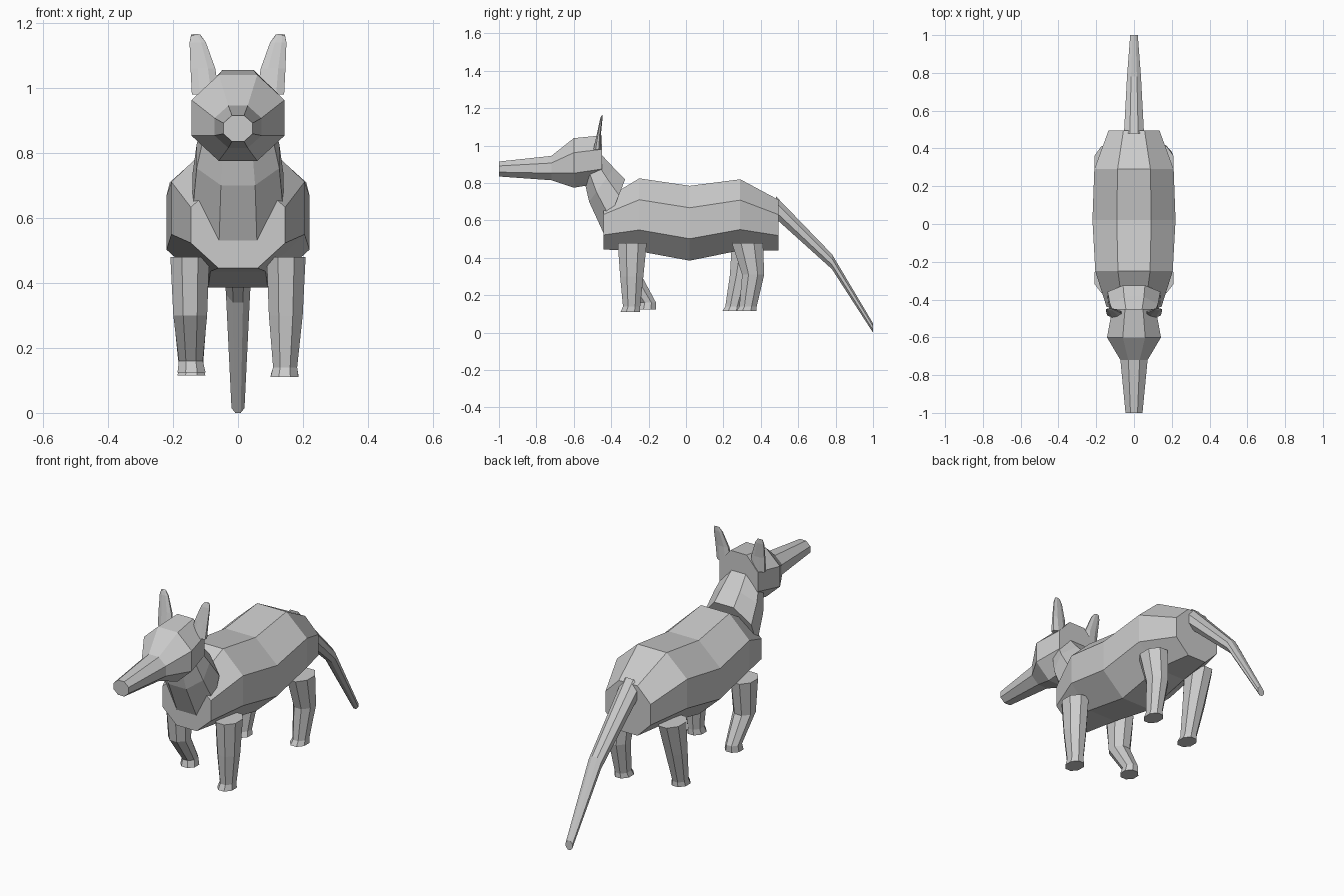
import bpy
import bmesh
import math
from mathutils import Vector

default = bpy.data.objects.get("Cube")
if default:
    bpy.data.objects.remove(default, do_unlink=True)

# Single grey material
grey = bpy.data.materials.new("plain grey")
grey.use_nodes = True
tone = (0.6, 0.6, 0.6, 1)
grey.diffuse_color = tone
grey.node_tree.nodes["Principled BSDF"].inputs["Base Color"].default_value = tone

SIDES = 8


def octagon(bm, start, end, half_width, x):
    """Octagonal ring spanning two (y, z) points, half_width across in x."""
    a, b = Vector((x, *start)), Vector((x, *end))
    middle, reach = (a + b) / 2, (a - b) / 2
    across = Vector((half_width, 0, 0))
    scale = 1 / math.cos(math.pi / SIDES)
    ring = []
    for i in range(SIDES):
        angle = (i + 0.5) * math.tau / SIDES
        offset = across * math.cos(angle) + reach * math.sin(angle)
        ring.append(bm.verts.new(middle + offset * scale))
    return ring


def loft(name, sections):
    """Closed flat-shaded tube through sections (start, end, half_width, x)."""
    bm = bmesh.new()
    rings = [octagon(bm, *section) for section in sections]
    for low, high in zip(rings, rings[1:]):
        for i in range(SIDES):
            j = (i + 1) % SIDES
            bm.faces.new((low[i], low[j], high[j], high[i]))
    bm.faces.new(rings[0])
    bm.faces.new(rings[-1])
    bmesh.ops.recalc_face_normals(bm, faces=bm.faces[:])
    mesh = bpy.data.meshes.new(name)
    bm.to_mesh(mesh)
    bm.free()
    mesh.materials.append(grey)
    obj = bpy.data.objects.new(name, mesh)
    bpy.context.collection.objects.link(obj)
    return obj


def upright(name, stations):
    """Loft along y from stations of (y, top, bottom, half_width)."""
    return loft(name, [((y, top), (y, bottom), width, 0)
                       for y, top, bottom, width in stations])


# Trunk with a dip in the back
upright("body", [
    (-0.44, 0.71, 0.445, 0.145),
    (-0.25, 0.825, 0.435, 0.205),
    (0.02, 0.785, 0.385, 0.22),
    (0.29, 0.82, 0.44, 0.21),
    (0.495, 0.71, 0.44, 0.135),
])

# Head with a long tapering snout
upright("head", [
    (-1, 0.915, 0.835, 0.045),
    (-0.72, 0.945, 0.815, 0.072),
    (-0.6, 1.04, 0.775, 0.143),
    (-0.45, 1.055, 0.8, 0.115),
])

# Drooping tail
upright("tail", [
    (0.48, 0.73, 0.61, 0.053),
    (0.78, 0.42, 0.34, 0.037),
    (1, 0.05, 0, 0.02),
])

# Neck leaning forward from the chest
loft("neck", [
    ((-0.325, 0.82), (-0.44, 0.53), 0.14, 0),
    ((-0.385, 0.88), (-0.518, 0.7), 0.127, 0),
    ((-0.46, 0.96), (-0.55, 0.84), 0.1, 0),
])

# Pointed ears, leaning outward and back
for label, side in (("left", 1), ("right", -1)):
    loft(label + "_ear", [
        ((-0.495, 0.98), (-0.455, 0.98), 0.042, side * 0.1),
        ((-0.477, 1.06), (-0.455, 1.06), 0.038, side * 0.108),
        ((-0.46, 1.14), (-0.447, 1.14), 0.025, side * 0.124),
        ((-0.453, 1.16), (-0.447, 1.165), 0.014, side * 0.13),
    ])

# Walking legs: hip, knee, ankle and sole as (front, back, height)
LEG_WIDTHS = (0.06, 0.052, 0.037, 0.043)
LEG_CENTRES = (0.148, 0.147, 0.145, 0.143)


def leg(name, side, joints):
    loft(name, [((front, z), (back, z), width, side * x)
                for (front, back, z), width, x
                in zip(joints, LEG_WIDTHS, LEG_CENTRES)])


front_hip = (-0.365, -0.21, 0.48)
back_hip = (0.245, 0.412, 0.48)
leg("left_front_leg", 1,
    [front_hip, (-0.352, -0.228, 0.3), (-0.337, -0.245, 0.14), (-0.35, -0.245, 0.11)])
leg("right_front_leg", -1,
    [front_hip, (-0.345, -0.235, 0.3), (-0.245, -0.16, 0.16), (-0.255, -0.16, 0.125)])
leg("left_back_leg", 1,
    [back_hip, (0.3, 0.418, 0.31), (0.285, 0.378, 0.14), (0.27, 0.378, 0.115)])
leg("right_back_leg", -1,
    [back_hip, (0.235, 0.355, 0.31), (0.21, 0.3, 0.14), (0.195, 0.3, 0.115)])
